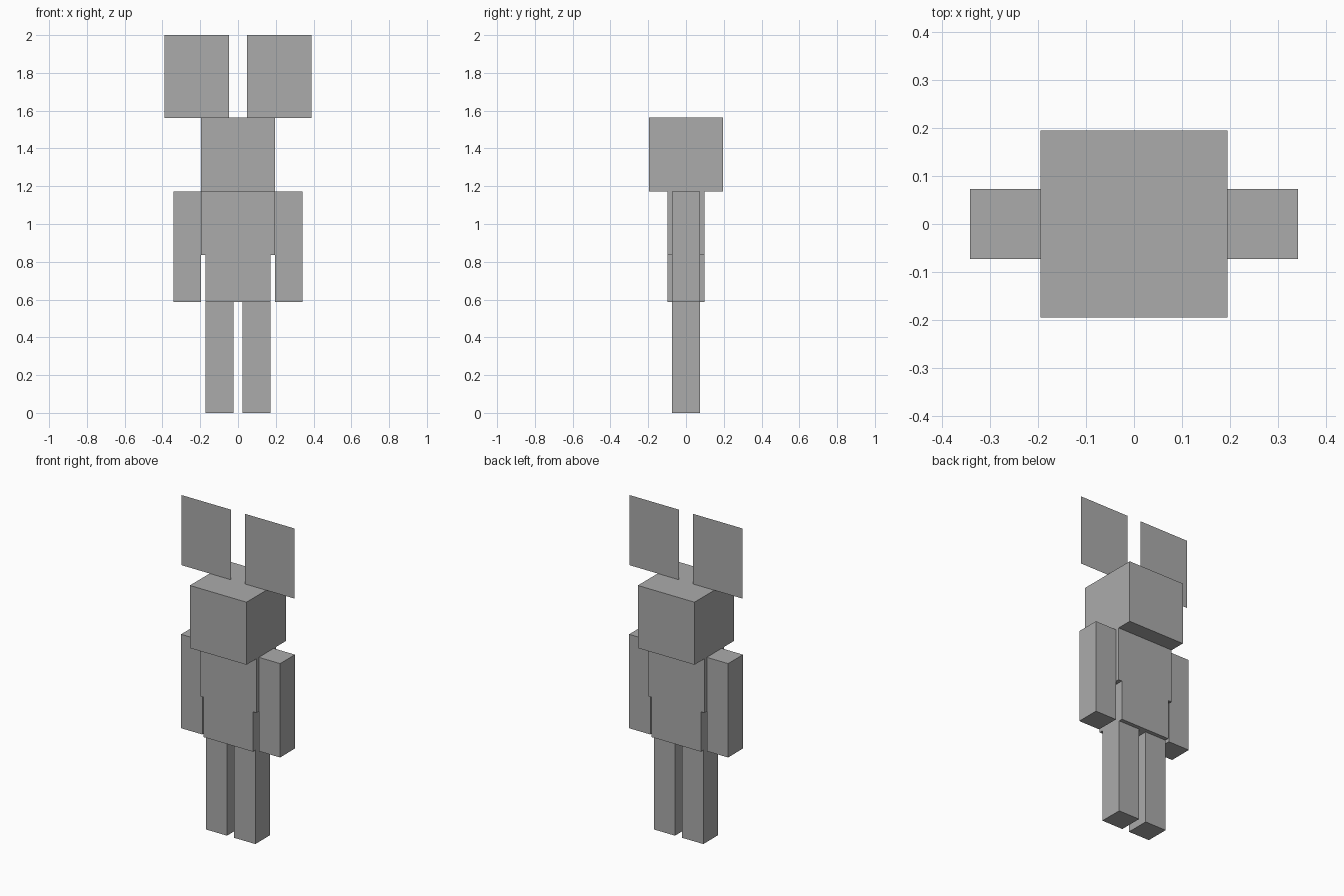
import bpy
import bmesh
from mathutils import Vector

cube = bpy.data.objects.get("Cube")
if cube:
    bpy.data.objects.remove(cube, do_unlink=True)

U = 2 / 40.96  # one block unit

grey = bpy.data.materials.new("plain grey")
grey.use_nodes = True
colour = (0.41, 0.41, 0.41, 1)
grey.diffuse_color = colour
grey.node_tree.nodes["Principled BSDF"].inputs["Base Color"].default_value = colour


def extruded(name, outline, depth):
    """Front outline (x, z) in block units, extruded evenly about y = 0."""
    bm = bmesh.new()
    verts = [bm.verts.new((x * U, -depth * U / 2, z * U)) for x, z in outline]
    face = bm.faces.new(verts)
    if depth:
        out = bmesh.ops.extrude_face_region(bm, geom=[face])
        moved = [v for v in out["geom"] if isinstance(v, bmesh.types.BMVert)]
        bmesh.ops.translate(bm, verts=moved, vec=Vector((0, depth * U, 0)))
        bmesh.ops.recalc_face_normals(bm, faces=bm.faces)
    mesh = bpy.data.meshes.new(name)
    bm.to_mesh(mesh)
    bm.free()
    mesh.materials.append(grey)
    obj = bpy.data.objects.new(name, mesh)
    bpy.context.collection.objects.link(obj)
    return obj


def block(name, x0, x1, z0, z1, depth):
    return extruded(name, [(x0, z0), (x1, z0), (x1, z1), (x0, z1)], depth)


# Head and torso; the torso narrows below the waist
block("head", -4, 4, 24, 32, 8)
extruded("torso", [(-3.5, 12), (3.5, 12), (3.5, 17.1), (4, 17.1),
                   (4, 24), (-4, 24), (-4, 17.1), (-3.5, 17.1)], 4)

# Paired limbs and flat ear sheets
for side, s in (("left", 1), ("right", -1)):
    for part, a, b, z0, z1, depth in (("arm", 4, 7, 12, 24, 3),
                                      ("leg", 0.5, 3.5, 0, 12, 3),
                                      ("ear", 1, 7.96, 32, 40.96, 0)):
        x0, x1 = sorted((a * s, b * s))
        block(f"{side}_{part}", x0, x1, z0, z1, depth)
